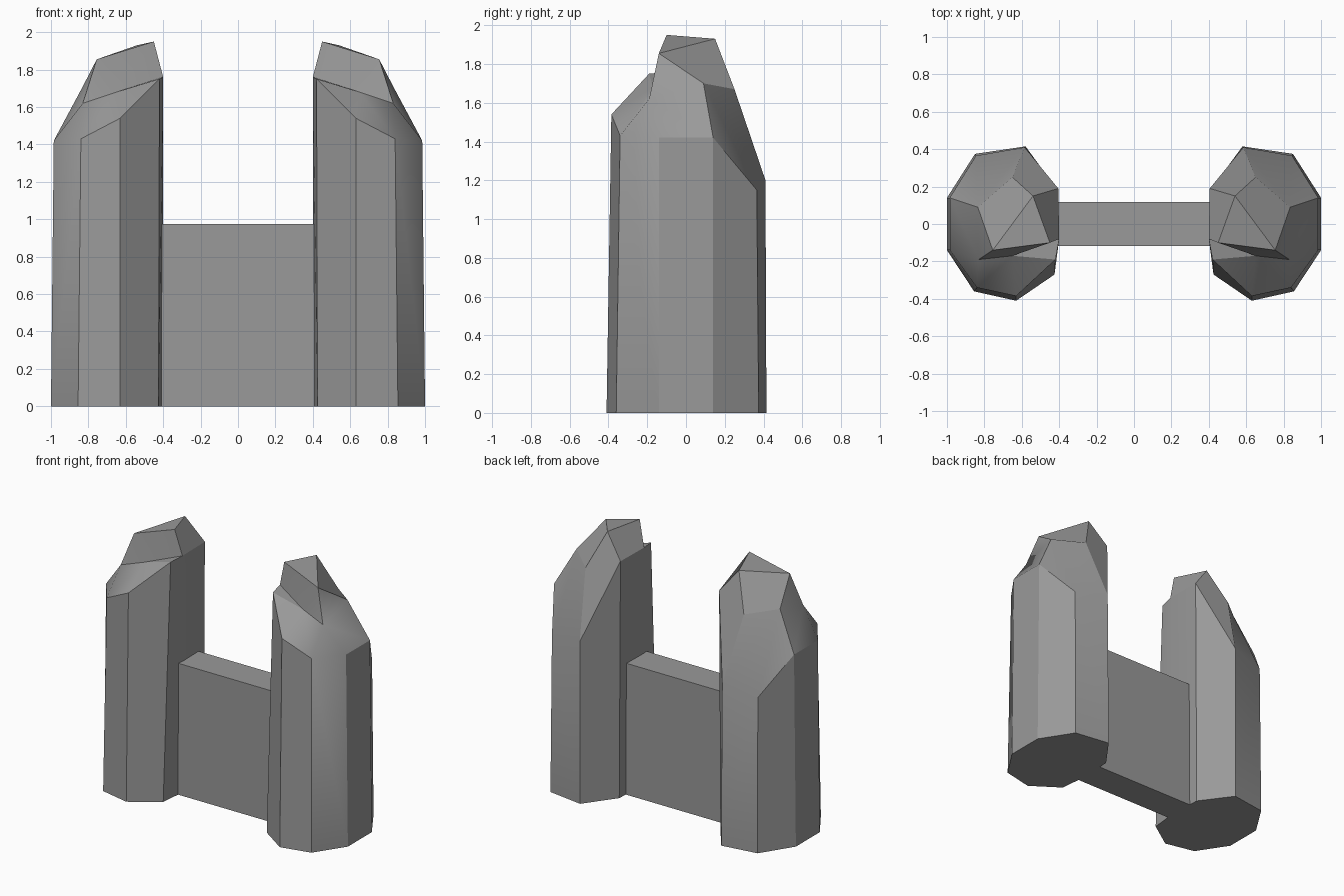
import bpy
import bmesh

cube = bpy.data.objects.get("Cube")
if cube:
    bpy.data.objects.remove(cube, do_unlink=True)

# Single stone colour
stone = bpy.data.materials.new("grey_stone")
stone.use_nodes = True
COLOUR = (0.32, 0.32, 0.32, 1)
stone.diffuse_color = COLOUR
bsdf = stone.node_tree.nodes["Principled BSDF"]
bsdf.inputs["Base Color"].default_value = COLOUR
bsdf.inputs["Roughness"].default_value = 0.8

# Footprint of a pillar, from the back round the outside to the front
FOOT = [(.58, .415), (.85, .375), (1, .14), (1, -.14), (.855, -.36),
        (.63, -.41), (.425, -.27), (.405, -.07), (.415, .19)]
# Uneven shoulder above each corner of the footprint
SHOULDER = [(.585, .41, 1.2), (.845, .365, 1.15), (.985, .14, 1.42),
            (.985, -.14, 1.42), (.84, -.34, 1.43), (.63, -.385, 1.54),
            (.42, -.19, 1.75), (.4, -.08, 1.76), (.405, .19, 1.76)]
# Broken crown: ledge points, then peaks
CROWN = {"back": (.65, .25, 1.67), "side": (.835, .09, 1.7),
         "front": (.83, -.19, 1.62), "notch": (.65, -.17, 1.68),
         "peak_back": (.54, .15, 1.93), "peak": (.45, -.1, 1.95),
         "peak_side": (.755, -.14, 1.855)}
# Facets joining shoulder corners (numbers) and crown points (names)
FACETS = [(0, 1, "side", "back"), (1, 2, "side"), (2, 3, "front", "side"),
          (3, 4, "front"), (4, 5, "notch", "front"), (5, 6, "notch"),
          (6, 7, "notch"), ("notch", 7, "peak", "peak_side"),
          ("front", "notch", "peak_side"), ("side", "front", "peak_side"),
          ("back", "side", "peak_side", "peak_back"),
          ("peak_back", "peak_side", "peak"),
          (8, "peak_back", "peak", 7), (8, 0, "back", "peak_back")]


def finish(bm, name):
    bmesh.ops.recalc_face_normals(bm, faces=bm.faces[:])
    mesh = bpy.data.meshes.new(name)
    bm.to_mesh(mesh)
    bm.free()
    mesh.materials.append(stone)
    obj = bpy.data.objects.new(name, mesh)
    bpy.context.collection.objects.link(obj)
    return obj


def pillar(name, side):
    bm = bmesh.new()
    foot = [bm.verts.new((side * x, y, 0)) for x, y in FOOT]
    points = {key: bm.verts.new((side * x, y, z))
              for key, (x, y, z) in [*enumerate(SHOULDER), *CROWN.items()]}
    bm.faces.new(foot)
    n = len(foot)
    for i in range(n):
        j = (i + 1) % n
        bm.faces.new((foot[i], foot[j], points[j], points[i]))
    for facet in FACETS:
        bm.faces.new([points[key] for key in facet])
    obj = finish(bm, name)
    bpy.ops.object.select_all(action="DESELECT")
    obj.select_set(True)
    bpy.context.view_layer.objects.active = obj
    bpy.ops.object.shade_smooth_by_angle(angle=0.52)


# Pair of mirrored standing stones
pillar("left_pillar", 1)
pillar("right_pillar", -1)

# Slab between the pillars
bm = bmesh.new()
bmesh.ops.create_cube(bm, size=1)
bmesh.ops.scale(bm, vec=(.9, .235, .975), verts=bm.verts)
bmesh.ops.translate(bm, vec=(0, 0, .975 / 2), verts=bm.verts)
finish(bm, "connecting_slab")
